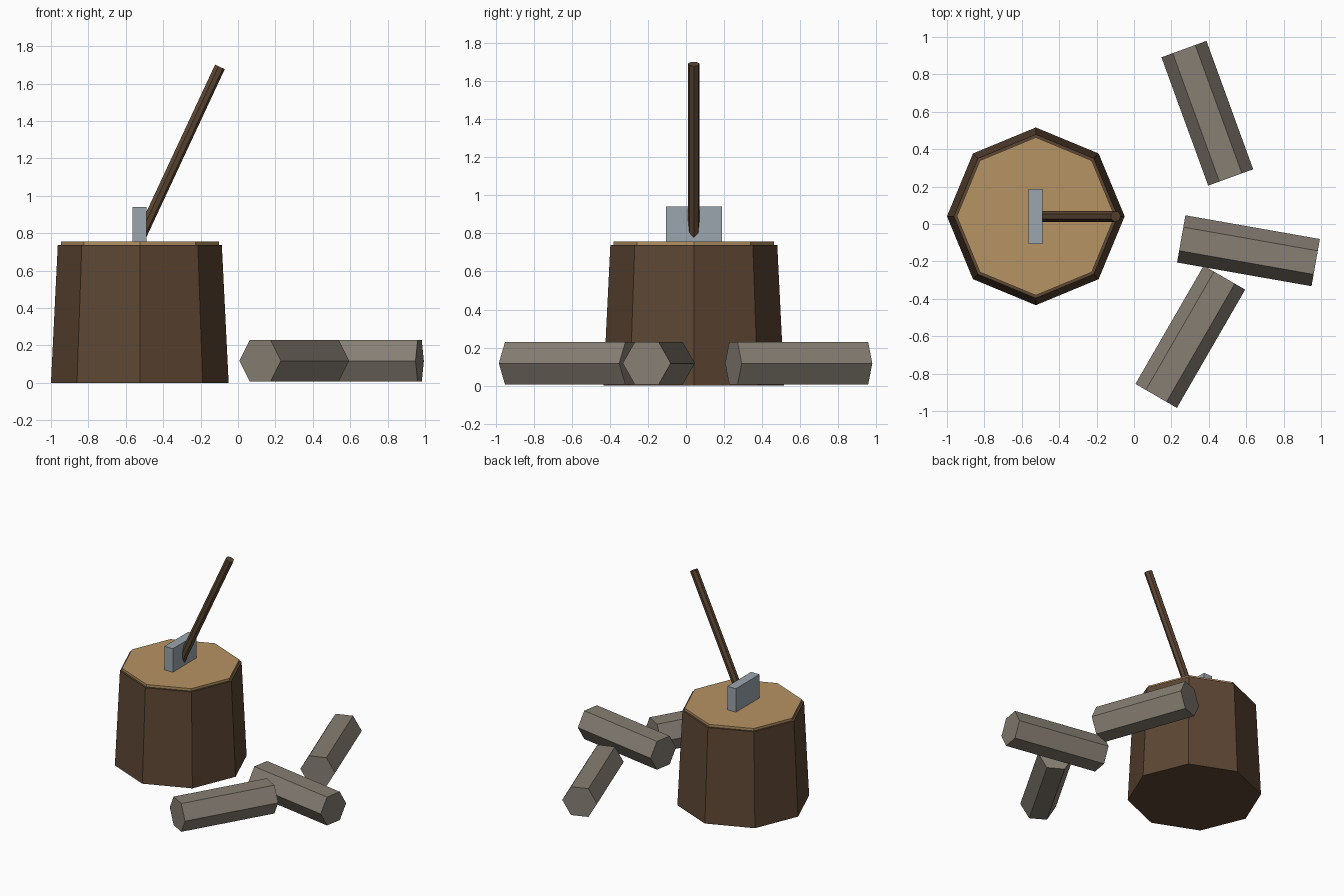
import bpy, bmesh, math
from mathutils import Matrix, Vector

if "Cube" in bpy.data.objects:
    bpy.data.objects.remove(bpy.data.objects["Cube"])


def material(name, rgb):
    # sRGB 0-255 to linear
    lin = [((c / 255 + 0.055) / 1.055) ** 2.4 for c in rgb]
    m = bpy.data.materials.new(name)
    m.diffuse_color = (*lin, 1)
    m.use_nodes = True
    m.node_tree.nodes["Principled BSDF"].inputs["Base Color"].default_value = m.diffuse_color
    return m


BARK = material("dark_brown_wood", (92, 70, 51))
CUT = material("tan_cut_wood", (182, 147, 99))
LOG = material("grey_log", (134, 126, 115))
STEEL = material("blue_grey_steel", (154, 166, 174))


def finish(bm, name, mat, matrix):
    bm.transform(matrix)
    me = bpy.data.meshes.new(name)
    bm.to_mesh(me)
    bm.free()
    me.materials.append(mat)
    ob = bpy.data.objects.new(name, me)
    bpy.context.collection.objects.link(ob)
    return ob


def prism(name, sides, r1, r2, length, mat, matrix, spin=0.0):
    # capped cone along local z, centred; first vertex turned to local +x plus spin
    bm = bmesh.new()
    bmesh.ops.create_cone(bm, cap_ends=True, segments=sides, radius1=r1, radius2=r2, depth=length)
    v = max(bm.verts, key=lambda p: p.co.x).co
    turn = spin - math.atan2(v.y, v.x)
    return finish(bm, name, mat, matrix @ Matrix.Rotation(turn, 4, 'Z'))


CX, CY = -0.525, 0.041

# Chopping block: tapered bark with a pale cut face
prism("stump", 8, 0.475, 0.4385, 0.738, BARK, Matrix.Translation((CX, CY, 0.369)))
prism("stump_cut_face", 8, 0.4225, 0.4225, 0.037, CUT, Matrix.Translation((CX, CY, 0.7385)))

# Axe head standing in the block
bm = bmesh.new()
bmesh.ops.create_cube(bm, size=1)
finish(bm, "axe_head", STEEL,
       Matrix.Translation((-0.527, CY, 0.83)) @ Matrix.Diagonal((0.073, 0.294, 0.222, 1)))

# Axe handle leaning to the right
tilt = math.radians(25)
axis = Vector((math.sin(tilt), 0, math.cos(tilt)))
length = 1.01
mid = Vector((-0.098, CY, 1.69)) - axis * length / 2
prism("axe_handle", 7, 0.03, 0.03, length, BARK,
      Matrix.Translation(mid) @ Matrix.Rotation(tilt, 4, 'Y'))

# Hexagonal logs lying on the ground, flat side up
for i, (x, y, deg) in enumerate([(0.392, 0.592, 110), (0.612, -0.143, -10), (0.301, -0.603, 60)], 1):
    mat = (Matrix.Translation((x, y, 0.118)) @ Matrix.Rotation(math.radians(deg), 4, 'Z')
           @ Matrix.Rotation(math.pi / 2, 4, 'Y'))
    prism(f"log_{i}", 6, 0.128, 0.128, 0.73, LOG, mat, math.pi / 2)
